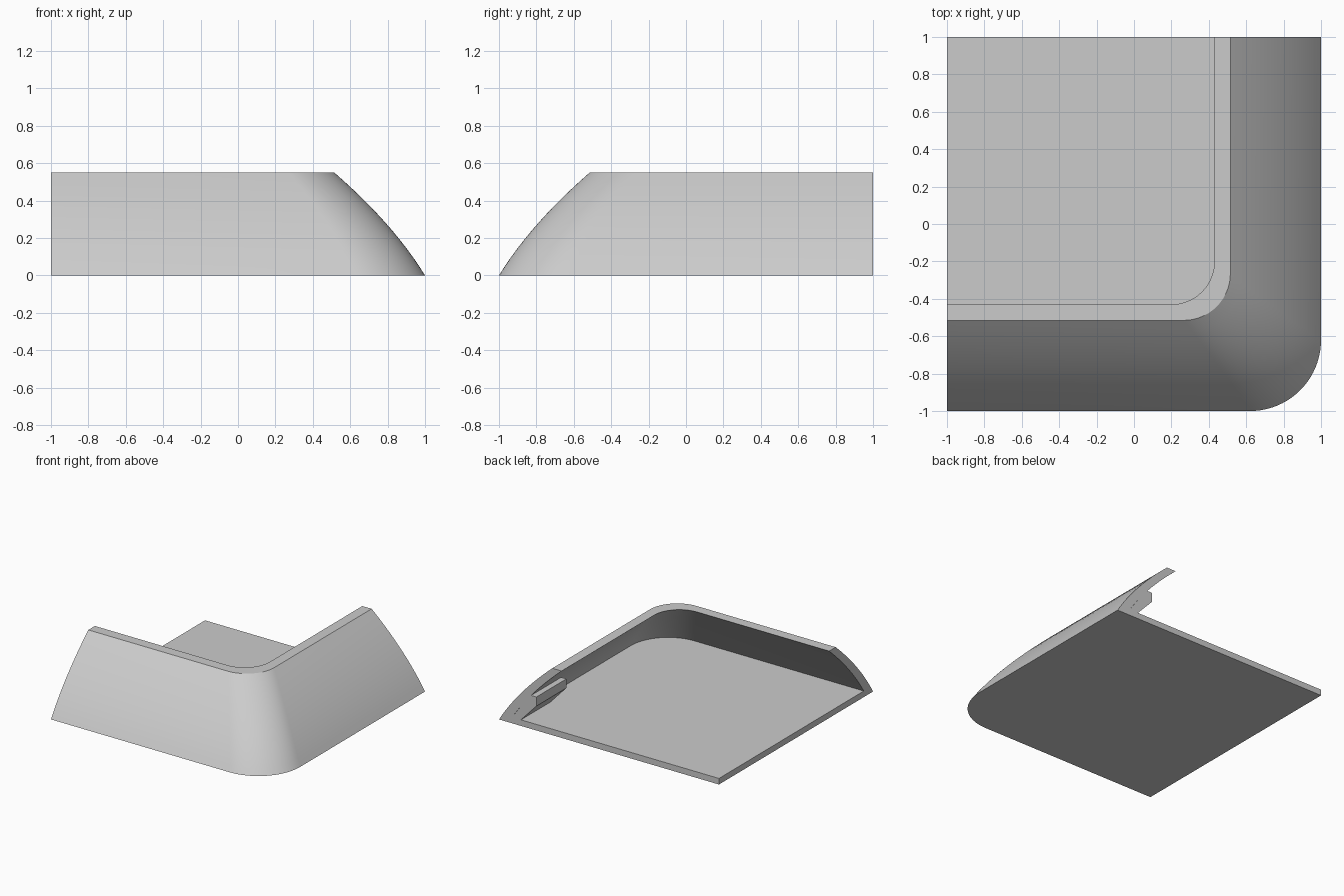
import bpy
import bmesh
import math

cube = bpy.data.objects.get("Cube")
if cube:
    bpy.data.objects.remove(cube)

grey = bpy.data.materials.new("light grey")
grey.use_nodes = True
COLOR = (0.6, 0.6, 0.6, 1)
grey.diffuse_color = COLOR
grey.node_tree.nodes["Principled BSDF"].inputs["Base Color"].default_value = COLOR

HEIGHT, FLOOR = 0.55, 0.05
STEPS, ARC = 12, 20


def finish(name, bm):
    """Turn a bmesh into a shaded, coloured object."""
    bmesh.ops.recalc_face_normals(bm, faces=bm.faces)
    mesh = bpy.data.meshes.new(name)
    bm.to_mesh(mesh)
    bm.free()
    mesh.materials.append(grey)
    obj = bpy.data.objects.new(name, mesh)
    bpy.context.collection.objects.link(obj)
    bpy.ops.object.select_all(action="DESELECT")
    obj.select_set(True)
    bpy.context.view_layer.objects.active = obj
    bpy.ops.object.shade_smooth_by_angle(angle=math.radians(30))
    return obj


def wall_path(bm, reach, radius, z):
    """Front run, rounded corner and side run at one height."""
    c = reach - radius
    pts = [(-1, -reach)]
    for i in range(ARC + 1):
        a = math.pi / 2 * (i / ARC - 1)
        pts.append((c + radius * math.cos(a), -c + radius * math.sin(a)))
    pts.append((reach, 1))
    return [bm.verts.new((x, y, z)) for x, y in pts]


def bowed(start, end, bulge, t):
    return start + (end - start) * t + 4 * bulge * t * (1 - t)


def mix(a, b, t):
    return a + (b - a) * t


# Tray corner: bowed outer skin, flat rim, bowed inner skin and floor
bm = bmesh.new()
rings = []
for i in range(STEPS + 1):
    t = i / STEPS
    rings.append(wall_path(bm, bowed(1, 0.515, 0.037, t), mix(0.38, 0.25, t), HEIGHT * t))
for i in range(STEPS + 1):
    t = 1 - i / STEPS
    rings.append(wall_path(bm, bowed(0.88, 0.43, 0.031, t), mix(0.34, 0.23, t),
                           mix(FLOOR, HEIGHT, t)))
for lower, upper in zip(rings, rings[1:]):
    for k in range(len(lower) - 1):
        bm.faces.new((lower[k], lower[k + 1], upper[k + 1], upper[k]))
base = bm.verts.new((-1, 1, 0))
top = bm.verts.new((-1, 1, FLOOR))
bm.faces.new(rings[0] + [base])
bm.faces.new(rings[-1] + [top])
for k in (0, -1):
    bm.faces.new([r[k] for r in rings] + [top, base])
finish("tray_corner", bm)

# Small catch on the inside of the side wall, at its open end
bm = bmesh.new()
profile = [(0.88, 0.05), (0.80, 0.05), (0.66, 0.20), (0.66, 0.275), (0.72, 0.275)]
near = [bm.verts.new((x, 1, z)) for x, z in profile]
far = [bm.verts.new((x, 0.61, z)) for x, z in profile]
bm.faces.new(near)
bm.faces.new(far)
for i in range(len(profile)):
    j = (i + 1) % len(profile)
    bm.faces.new((near[i], near[j], far[j], far[i]))
finish("wall_catch", bm)
